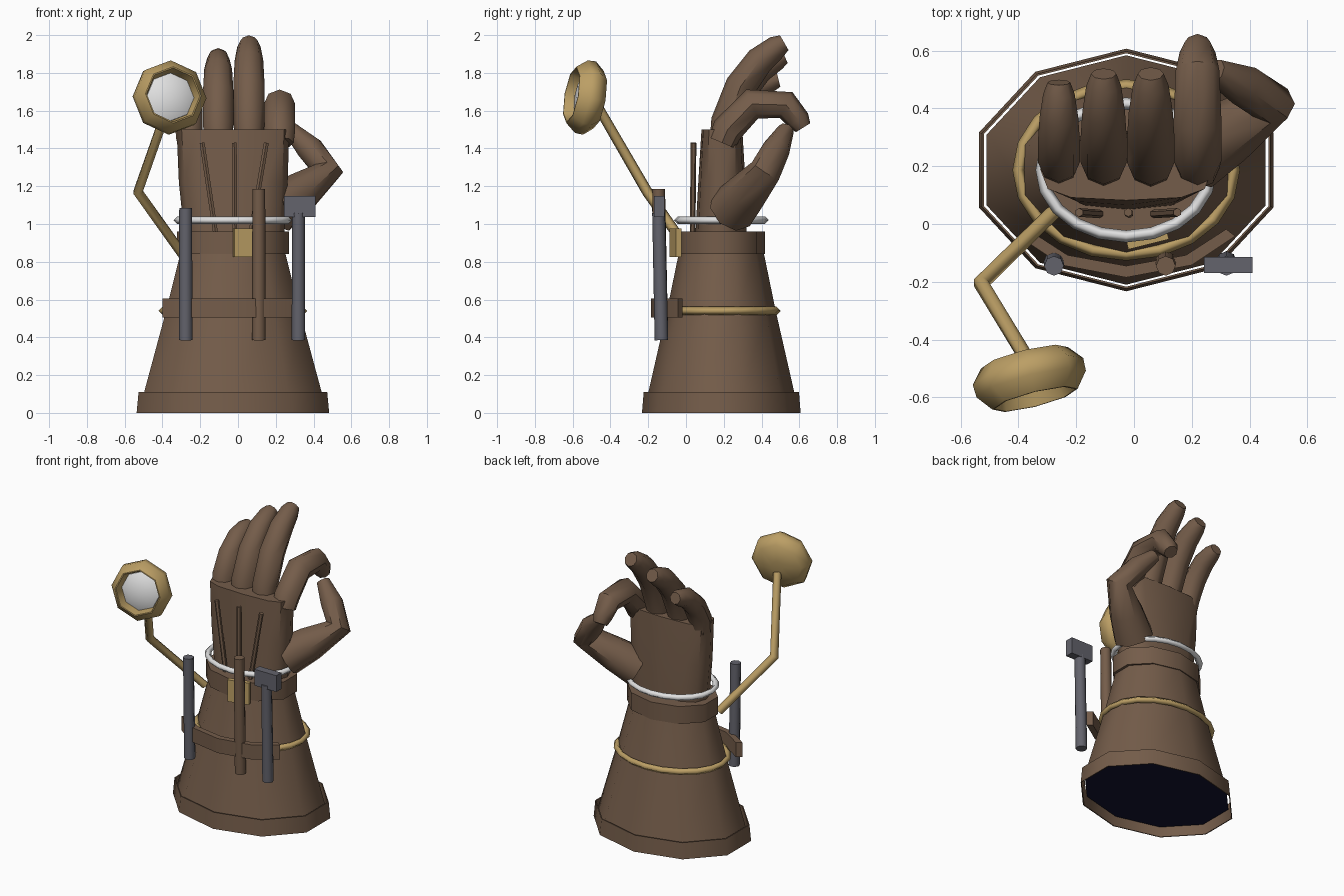
import bpy, math
from mathutils import Vector

if "Cube" in bpy.data.objects:
    bpy.data.objects.remove(bpy.data.objects["Cube"])

CX, CY = -0.027, 0.187   # axis of the cuff


def material(name, rgb):
    m = bpy.data.materials.new(name)
    m.diffuse_color = (*rgb, 1)
    m.use_nodes = True
    m.node_tree.nodes["Principled BSDF"].inputs["Base Color"].default_value = m.diffuse_color
    return m


BROWN = material("brown_leather", (0.175, 0.108, 0.068))
GOLD = material("brass", (0.50, 0.345, 0.13))
SILVER = material("silver", (0.75, 0.75, 0.75))
STEEL = material("dark_steel", (0.125, 0.125, 0.15))
NAVY = material("dark_navy", (0.006, 0.006, 0.03))


def make(name, verts, faces, mat, angle=45):
    me = bpy.data.meshes.new(name)
    me.from_pydata([tuple(v) for v in verts], [], faces)
    me.materials.append(mat)
    me.validate()
    me.shade_smooth()
    me.set_sharp_from_angle(angle=math.radians(angle))
    ob = bpy.data.objects.new(name, me)
    bpy.context.collection.objects.link(ob)
    return ob


def loft(name, rings, mat, wrap=False, angle=45):
    """Skin equal-sized rings; cap the ends, or join last ring to first."""
    n, k = len(rings[0]), len(rings)
    verts = [v for r in rings for v in r]
    faces = []
    for i in range(k if wrap else k - 1):
        a, b = i * n, (i + 1) % k * n
        faces += [(a + j, a + (j + 1) % n, b + (j + 1) % n, b + j) for j in range(n)]
    if not wrap:
        faces += [tuple(reversed(range(n))), tuple(range((k - 1) * n, k * n))]
    return make(name, verts, faces, mat, angle)


def oval(z, rx, ry, cx=CX, cy=CY, n=10, p=1.0):
    """Horizontal oval with a vertex on the y axis; p < 1 squares it off."""
    pts = []
    for i in range(n):
        a = -math.pi / 2 + math.tau * i / n
        c, s = math.cos(a), math.sin(a)
        pts.append(Vector((cx + rx * math.copysign(abs(c) ** p, c) if abs(c) > 1e-6 else cx,
                           cy + ry * math.copysign(abs(s) ** p, s), z)))
    return pts


def disc(center, axis, r, n):
    axis = Vector(axis).normalized()
    ref = Vector((1, 0, 0)) if abs(axis.x) < 0.9 else Vector((0, 0, 1))
    u = axis.cross(ref).normalized()
    w = axis.cross(u)
    return [Vector(center) + r * (math.cos(math.tau * i / n) * u + math.sin(math.tau * i / n) * w)
            for i in range(n)]


def tube(name, path, radii, mat, n=8, angle=45):
    pts = [Vector(p) for p in path]
    rings = []
    for i, p in enumerate(pts):
        t = Vector()
        if i > 0:
            t += (p - pts[i - 1]).normalized()
        if i < len(pts) - 1:
            t += (pts[i + 1] - p).normalized()
        rings.append(disc(p, t, radii[i], n))
    return loft(name, rings, mat, angle=angle)


def hoop(name, z, rx, ry, r, mat, n=20):
    return loft(name, [oval(z, rx + r, ry + r, n=n), oval(z + r, rx, ry, n=n),
                       oval(z, rx - r, ry - r, n=n), oval(z - r, rx, ry, n=n)],
                mat, wrap=True, angle=100)


def box(name, center, size, rot, mat):
    bpy.ops.mesh.primitive_cube_add(size=1, location=center, rotation=(0, 0, rot))
    ob = bpy.context.object
    ob.name = name
    ob.scale = size
    ob.data.materials.append(mat)


# Flared cuff
cuff = loft("cuff", [oval(0.06, 0.508, 0.397), oval(0.11, 0.494, 0.386), oval(0.54, 0.372, 0.288),
                     oval(0.86, 0.288, 0.222)], BROWN)

# Thin hem shell around the cuff bottom
loft("cuff_hem", [oval(0, 0.536, 0.420), oval(0.11, 0.525, 0.411),
                  oval(0.11, 0.518, 0.404), oval(0, 0.529, 0.413)], BROWN, wrap=True)

# Wrist band and hoops
loft("wrist_band", [oval(0.84, 0.312, 0.232), oval(0.96, 0.312, 0.232)], BROWN)
hoop("brass_hoop", 0.54, 0.372, 0.292, 0.022, GOLD)
hoop("silver_hoop", 1.02, 0.293, 0.230, 0.021, SILVER)
box("wrist_buckle", (0.047, -0.056, 0.90), (0.145, 0.03, 0.15), math.radians(14), GOLD)

# Palm
loft("palm", [oval(0.95, 0.265, 0.135, -0.02, 0.185, 12, 0.8),
              oval(1.22, 0.288, 0.125, -0.025, 0.190, 12, 0.75),
              oval(1.50, 0.298, 0.108, -0.027, 0.190, 12, 0.65)], BROWN)

# Rods on the back of the hand
for i, (xb, xt) in enumerate([(-0.12, -0.19), (-0.017, -0.02), (0.07, 0.15)]):
    tube(f"hand_rod_{i + 1}", [(xb, 0.035, 0.96), (xt, 0.04, 1.43)], [0.015] * 2, BROWN, 6)

# Fingers: x position, radius scale, path in (y, z)
fingers = {
    "little_finger": (-0.26, 0.88, [(.20, 1.44), (.215, 1.52), (.28, 1.64), (.37, 1.725), (.45, 1.755), (.49, 1.765)]),
    "ring_finger": (-0.105, 0.97, [(.20, 1.44), (.215, 1.53), (.29, 1.70), (.39, 1.82), (.48, 1.873), (.52, 1.892)]),
    "middle_finger": (0.058, 1.0, [(.20, 1.44), (.215, 1.54), (.29, 1.73), (.39, 1.865), (.48, 1.937), (.52, 1.96)]),
    "index_finger": (0.22, 1.0, [(.19, 1.43), (.22, 1.50), (.35, 1.635), (.53, 1.63), (.595, 1.55), (.62, 1.51)]),
}
for name, (x, s, path) in fingers.items():
    tube(name, [(x, y, z) for y, z in path],
         [s * r for r in (0.075, 0.083, 0.083, 0.076, 0.062, 0.045)], BROWN, 8)

# Thumb meeting the index finger
tube("thumb", [(0.205, 0.24, 1.075), (0.33, 0.32, 1.165), (0.472, 0.42, 1.28), (0.38, 0.48, 1.40),
               (0.28, 0.53, 1.50)], [0.13, 0.112, 0.085, 0.073, 0.044], BROWN, 8)

# Tool belt: arc strip standing off the front of the cuff
line = [(-0.385, -0.03), (-0.24, -0.125), (-0.027, -0.165), (0.19, -0.125), (0.335, -0.03)]
rings = []
for x, y in line:
    d = Vector((x - CX, y - 0.25, 0)).normalized() * 0.02
    p = Vector((x, y, 0))
    rings.append([p + d + Vector((0, 0, 0.505)), p + d + Vector((0, 0, 0.605)),
                  p - d + Vector((0, 0, 0.605)), p - d + Vector((0, 0, 0.505))])
loft("tool_belt", rings, BROWN)

# Tools hanging in the belt
for name, x, top, mat in [("steel_rod", -0.277, 1.085, STEEL), ("wood_rod", 0.11, 1.185, BROWN),
                          ("hammer_handle", 0.32, 1.06, STEEL)]:
    tube(name, [(x, -0.13, 0.385), (x, -0.145, top)], [0.036, 0.034], mat, 8, 60)
box("hammer_head", (0.327, -0.142, 1.093), (0.168, 0.055, 0.112), 0, STEEL)

# Jointed magnifier arm
tube("magnifier_arm", [(-0.28, 0.04, 0.82), (-0.53, -0.205, 1.17), (-0.375, -0.46, 1.61)],
     [0.026, 0.028, 0.026], GOLD, 6, 70)

# Magnifier housing (cup) and sunken lens, turned about a tilted axis
axis = Vector((0.24, -0.95, 0.17)).normalized()
center = Vector((-0.362, -0.53, 1.67))


def turned(name, profile, mat, n=8):
    loft(name, [disc(center + axis * t, axis, r, n) for t, r in profile], mat, angle=50)


turned("magnifier_housing", [(-0.085, 0.04), (-0.07, 0.155), (-0.02, 0.197), (0.025, 0.195),
                             (0.08, 0.152), (0.08, 0.145), (0.01, 0.128)], GOLD)
turned("magnifier_lens", [(0.005, 0.130), (0.02, 0.128), (0.04, 0.09), (0.048, 0.02)], SILVER)

# Make every face point outward
for ob in bpy.context.scene.objects:
    bpy.context.view_layer.objects.active = ob
    bpy.ops.object.mode_set(mode='EDIT')
    bpy.ops.mesh.select_all(action='SELECT')
    bpy.ops.mesh.normals_make_consistent(inside=False)
    bpy.ops.object.mode_set(mode='OBJECT')

# Dark cuff mouth: the face at the bottom of the cuff
cuff.data.materials.append(NAVY)
for f in cuff.data.polygons:
    f.material_index = 1 if f.center.z < 0.061 else 0
